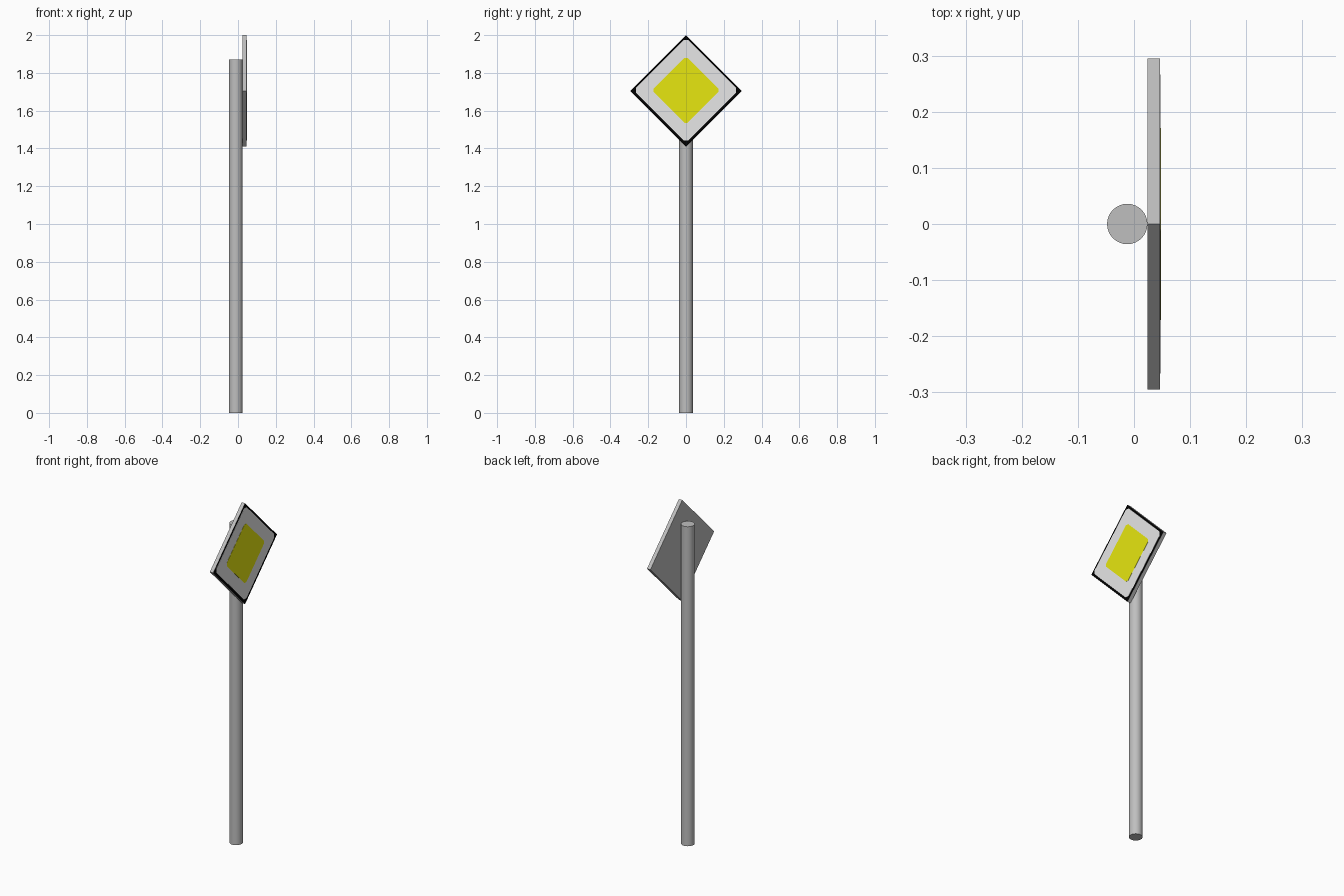
import bpy, bmesh, math

if "Cube" in bpy.data.objects:
    bpy.data.objects.remove(bpy.data.objects["Cube"])


def material(name, rgb):
    m = bpy.data.materials.new(name)
    m.diffuse_color = (*rgb, 1)
    m.use_nodes = True
    m.node_tree.nodes["Principled BSDF"].inputs["Base Color"].default_value = m.diffuse_color
    return m


grey = material("metal grey", (0.52, 0.52, 0.52))
black = material("border black", (0.0, 0.0, 0.0))
white = material("panel white", (0.95, 0.95, 0.95))
yellow = material("centre yellow", (0.95, 0.95, 0.006))


def diamond(name, half, clip, zc, x0, x1, mats):
    """Diamond plate in the YZ plane; clip trims the four tips.
    The last material goes on the face looking to +x."""
    pts = []
    for k in range(4):
        c, s = math.cos(k * math.pi / 2), math.sin(k * math.pi / 2)
        for t in ((-clip, clip) if clip else (0,)):
            a = half - clip
            pts.append((a * c - t * s, a * s + t * c))
    bm = bmesh.new()
    face = bm.faces.new([bm.verts.new((x0, y, zc + z)) for y, z in pts])
    ext = bmesh.ops.extrude_face_region(bm, geom=[face])["geom"]
    for v in ext:
        if isinstance(v, bmesh.types.BMVert):
            v.co.x = x1
    bmesh.ops.recalc_face_normals(bm, faces=bm.faces)
    for f in bm.faces:
        f.material_index = len(mats) - 1 if f.normal.x > 0.9 else 0
    me = bpy.data.meshes.new(name)
    bm.to_mesh(me)
    bm.free()
    for m in mats:
        me.materials.append(m)
    ob = bpy.data.objects.new(name, me)
    bpy.context.collection.objects.link(ob)
    return ob


# Round pole
bpy.ops.mesh.primitive_cylinder_add(vertices=32, radius=0.036, depth=1.87,
                                    location=(-0.012, 0, 0.935))
pole = bpy.context.object
pole.name = "pole"
pole.data.materials.append(grey)
bpy.ops.object.shade_smooth_by_angle(angle=math.radians(40))

# Sign plate with black front, then thin painted panels
ZC = 1.705
diamond("sign_plate", 0.295, 0, ZC, 0.024, 0.046, [grey, black])
diamond("white_panel", 0.278, 0.012, ZC + 0.002, 0.0455, 0.047, [white])
diamond("yellow_panel", 0.18, 0.009, ZC + 0.002, 0.0465, 0.048, [yellow])
